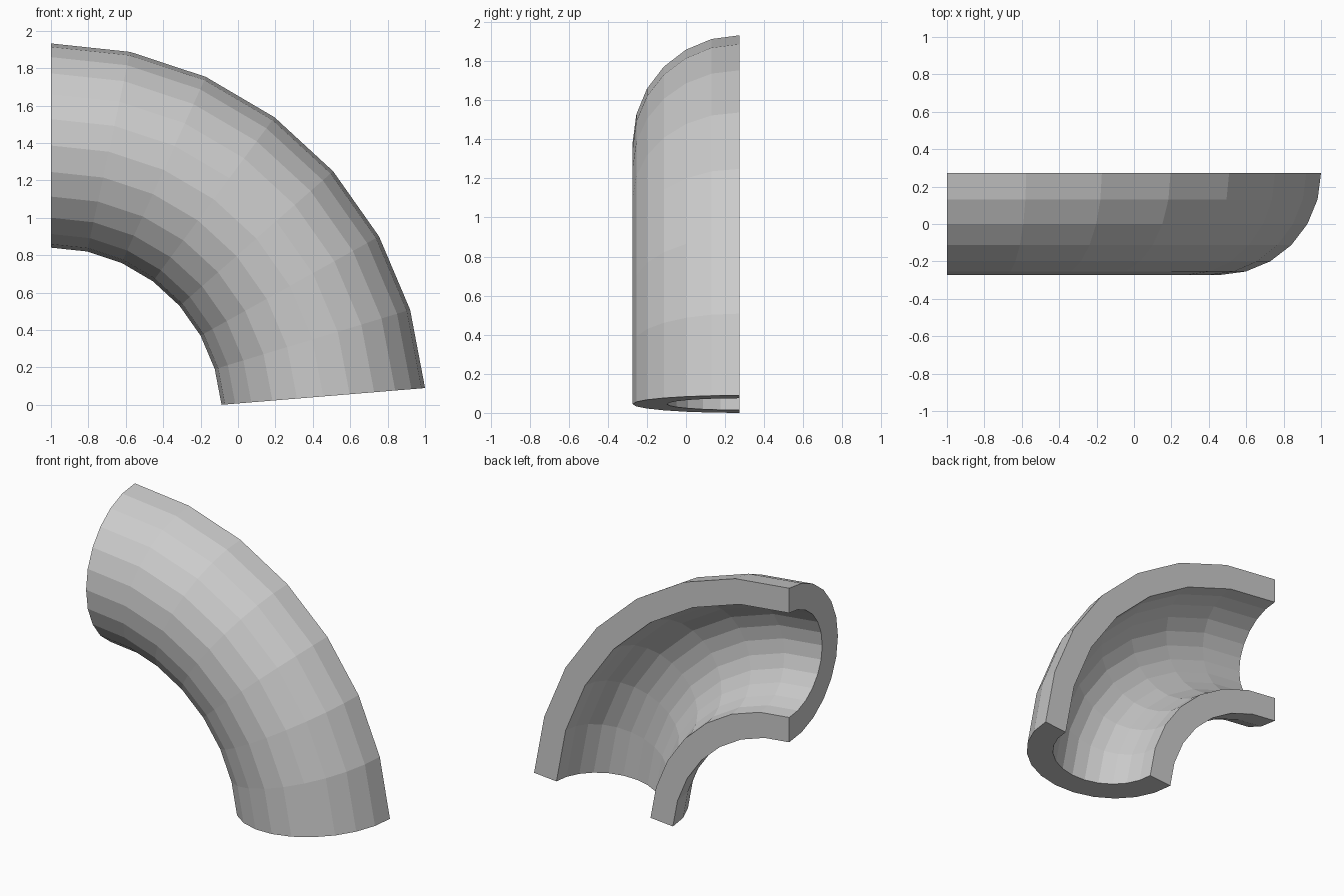
import bpy, bmesh, math
from mathutils import Vector

if "Cube" in bpy.data.objects:
    bpy.data.objects.remove(bpy.data.objects["Cube"])

SWEEP = math.radians(85.3)   # bend angle
BEND_R = 1.461               # bend centre to pipe axis
OUTER_R, INNER_R = 0.5458, 0.37
SIDES, STEPS = 12, 7
centre = Vector((-1.0, OUTER_R / 2, -(BEND_R - OUTER_R) * math.cos(SWEEP)))


def half_circle(radius):
    # half ring in the vertical plane at the upper end, bulging to the front
    angles = [math.pi * i / SIDES for i in range(SIDES + 1)]
    return [centre + Vector((0, -radius * math.sin(a), BEND_R + radius * math.cos(a)))
            for a in angles]


bm = bmesh.new()

# Thick half-pipe cross-section
outer = [bm.verts.new(p) for p in half_circle(OUTER_R)]
inner = [bm.verts.new(p) for p in half_circle(INNER_R)]
section = [bm.faces.new((outer[i], outer[i + 1], inner[i + 1], inner[i]))
           for i in range(SIDES)]

# Sweep it around the bend, keeping the first section as the upper end cap
caps = bmesh.ops.duplicate(bm, geom=section)["geom"]
bmesh.ops.spin(bm, geom=section, cent=centre, axis=(0, 1, 0),
               angle=SWEEP, steps=STEPS, use_duplicate=False)
bmesh.ops.remove_doubles(bm, verts=bm.verts, dist=1e-4)

# Remove the hidden partitions between neighbouring quads inside the wall
partitions = [f for f in bm.faces if all(len(e.link_faces) > 2 for e in f.edges)]
bmesh.ops.delete(bm, geom=partitions, context='FACES_ONLY')
inside = []
for f in bm.faces:
    c = f.calc_center_median() - centre
    bend = math.hypot(c.x, c.z)
    r = math.hypot(bend - BEND_R, c.y)
    at_end = c.x < 1e-4 or abs(math.atan2(c.x, c.z) - SWEEP) < 1e-3
    if INNER_R + 0.03 < r < OUTER_R - 0.03 and not at_end and abs(c.y) > 1e-4:
        inside.append(f)
bmesh.ops.delete(bm, geom=inside, context='FACES_ONLY')
loose = [e for e in bm.edges if not e.link_faces]
bmesh.ops.delete(bm, geom=loose, context='EDGES')
bmesh.ops.recalc_face_normals(bm, faces=bm.faces)

mesh = bpy.data.meshes.new("half_pipe_elbow")
bm.to_mesh(mesh)
bm.free()
elbow = bpy.data.objects.new("half_pipe_elbow", mesh)
bpy.context.collection.objects.link(elbow)
